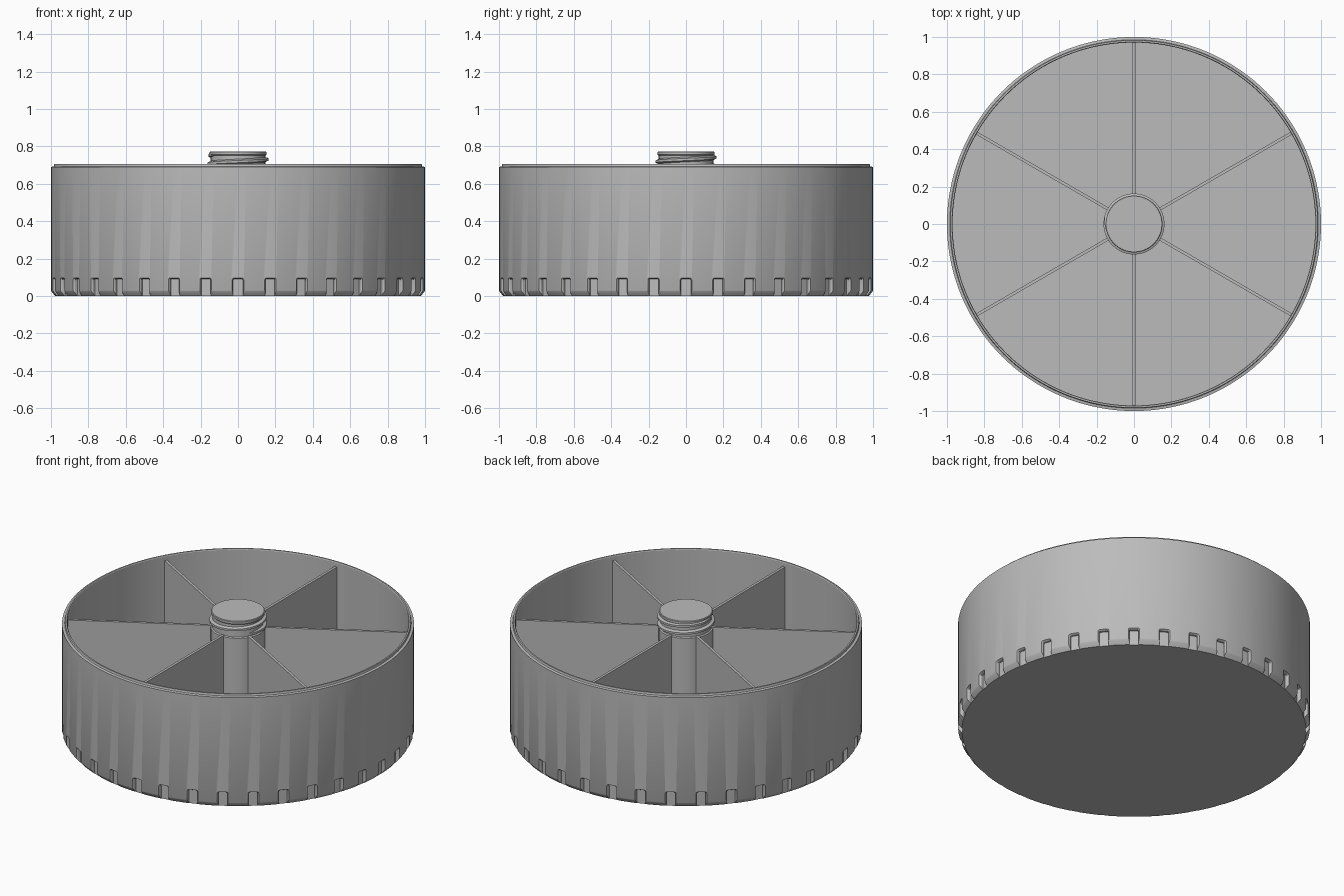
import bpy, bmesh
from math import sin, cos, pi, radians
from mathutils import Matrix, Vector

if "Cube" in bpy.data.objects:
    bpy.data.objects.remove(bpy.data.objects["Cube"])

grey = bpy.data.materials.new("plain grey")
grey.use_nodes = True
grey.diffuse_color = (0.5, 0.5, 0.5, 1)
grey.node_tree.nodes["Principled BSDF"].inputs["Base Color"].default_value = (0.5, 0.5, 0.5, 1)

FLOOR, DIVIDER_TOP, INNER, POST = 0.04, 0.675, 0.97, 0.155


def finish(name, bm):
    bmesh.ops.recalc_face_normals(bm, faces=bm.faces)
    mesh = bpy.data.meshes.new(name)
    bm.to_mesh(mesh)
    bm.free()
    mesh.materials.append(grey)
    obj = bpy.data.objects.new(name, mesh)
    bpy.context.collection.objects.link(obj)
    return obj


def activate(obj):
    bpy.ops.object.select_all(action='DESELECT')
    obj.select_set(True)
    bpy.context.view_layer.objects.active = obj


def smooth(obj):
    activate(obj)
    bpy.ops.object.shade_smooth_by_angle(angle=radians(25))


def bridge(bm, a, b):
    for i in range(len(a)):
        j = (i + 1) % len(a)
        bm.faces.new((a[i], a[j], b[j], b[i]))


def lathe(name, profile, segments):
    """Revolve (radius, height) points; both ends are capped flat."""
    bm = bmesh.new()
    rings = [[bm.verts.new((r * cos(2 * pi * i / segments), r * sin(2 * pi * i / segments), z))
              for i in range(segments)] for r, z in profile]
    for a, b in zip(rings, rings[1:]):
        bridge(bm, a, b)
    bm.faces.new(rings[0])
    bm.faces.new(rings[-1])
    return finish(name, bm)


# Round tub with stepped rim and chamfered base
tub = lathe("tub", [(0.978, 0), (0.997, 0.023), (1, 0.03), (1, 0.69), (0.985, 0.693),
                    (0.982, 0.705), (0.973, 0.705), (INNER, 0.7), (INNER, FLOOR)], 144)


# Grip notches: U-shaped cutters that flare out at the surface
def notch_outline(half, top, corner=0.009):
    arc = [(half - corner + corner * cos(t * pi / 6), top - corner + corner * sin(t * pi / 6))
           for t in range(4)]
    right = [(half, -0.02)] + arc
    return right + [(-x, z) for x, z in reversed(right)]


bm = bmesh.new()
for n in range(36):
    turn = Matrix.Rotation(2 * pi * n / 36, 4, 'Z')
    rings = [[bm.verts.new(turn @ Vector((r, x, z))) for x, z in notch_outline(half, top)]
             for r, half, top in ((0.976, 0.026, 0.092), (0.99, 0.026, 0.092), (1.01, 0.037, 0.103))]
    for a, b in zip(rings, rings[1:]):
        bridge(bm, a, b)
    bm.faces.new(rings[0])
    bm.faces.new(rings[-1])
cutter = finish("notch_cutter", bm)
cutter.hide_render = True

cut = tub.modifiers.new("notches", 'BOOLEAN')
cut.operation = 'DIFFERENCE'
cut.solver = 'EXACT'
cut.object = cutter
activate(tub)
bpy.ops.object.modifier_apply(modifier=cut.name)
bpy.data.objects.remove(cutter)
smooth(tub)

# Central post with a narrower threaded neck
smooth(lathe("center_post", [(POST, FLOOR - 0.01), (POST, 0.668), (0.146, 0.672),
                             (0.146, 0.75), (0.152, 0.756), (0.152, 0.769), (0.149, 0.773)], 64))

# Screw thread: a ridge wound up the neck
bm = bmesh.new()
steps, first, pitch = 48, -52, 0.045
sections = []
for k in range(first, 29):
    angle, z = 2 * pi * k / steps, 0.73 + pitch * k / steps
    fade = min(1, (k - first) / 6, (28 - k) / 6)
    crest = 0.146 + 0.017 * fade
    sections.append([bm.verts.new((r * cos(angle), r * sin(angle), z + dz)) for r, dz in
                     ((0.14, -0.016), (crest, -0.006), (crest, 0.006), (0.14, 0.016))])
for a, b in zip(sections, sections[1:]):
    bridge(bm, a, b)
bm.faces.new(sections[0])
bm.faces.new(sections[-1])
smooth(finish("screw_thread", bm))

# Six thin dividers from the post to the wall
start, end = POST - 0.01, INNER + 0.004
size = Matrix.Diagonal((end - start, 0.016, DIVIDER_TOP - FLOOR + 0.01, 1))
middle = Matrix.Translation(((start + end) / 2, 0, (DIVIDER_TOP + FLOOR - 0.01) / 2))
for n in range(6):
    bm = bmesh.new()
    bmesh.ops.create_cube(bm, size=1, matrix=Matrix.Rotation(radians(30 + 60 * n), 4, 'Z') @ middle @ size)
    finish(f"divider_{n + 1}", bm)
